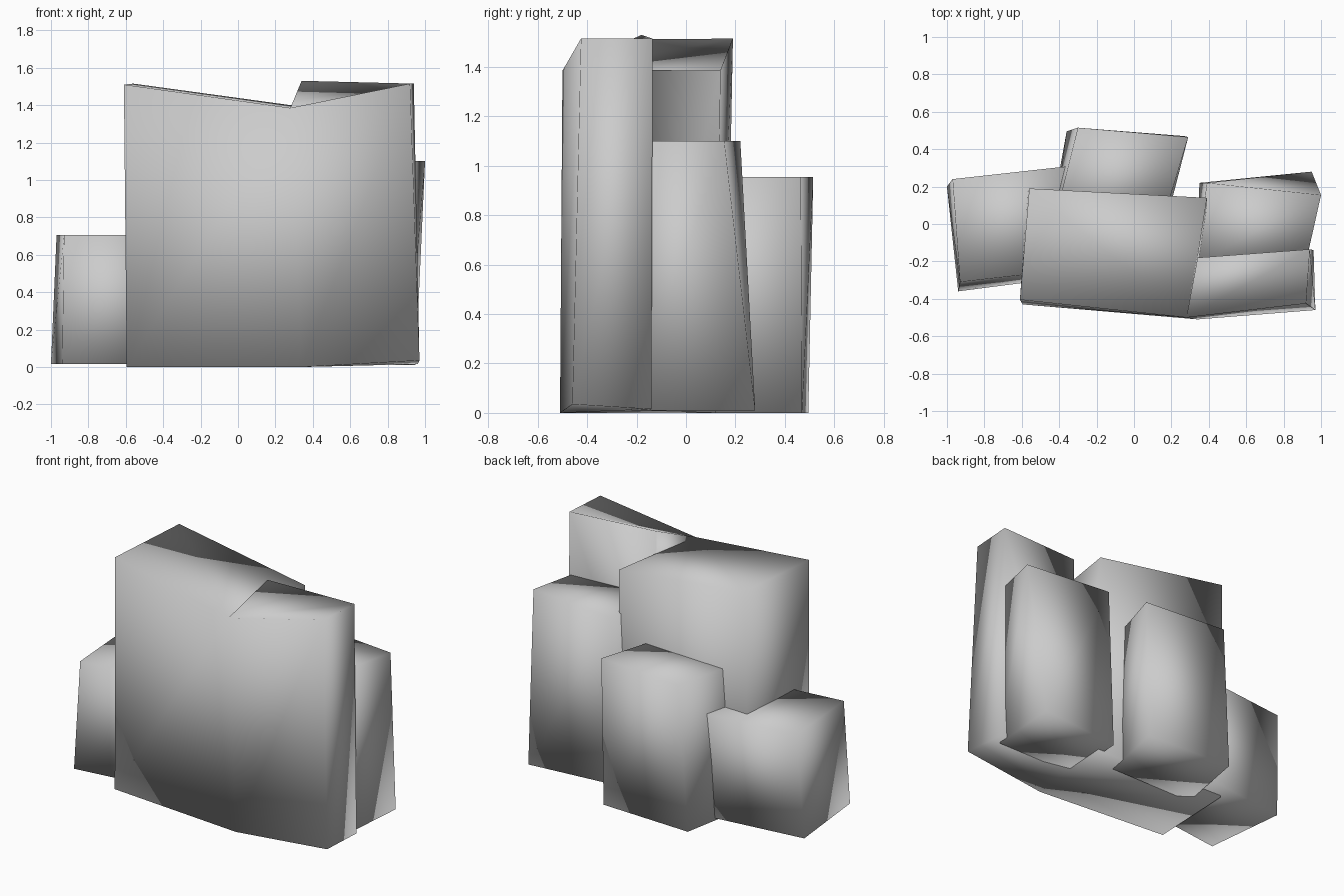
import bpy, bmesh
from mathutils import Vector

cube = bpy.data.objects.get("Cube")
if cube:
    bpy.data.objects.remove(cube, do_unlink=True)

stone = bpy.data.materials.new("grey_stone")
stone.use_nodes = True
colour = (0.6, 0.6, 0.6, 1)
stone.diffuse_color = colour
bsdf = stone.node_tree.nodes["Principled BSDF"]
bsdf.inputs["Base Color"].default_value = colour
bsdf.inputs["Roughness"].default_value = 0.9


def finish(name, bm):
    """Turn the bmesh into a smooth-shaded stone object."""
    bmesh.ops.recalc_face_normals(bm, faces=bm.faces)
    for face in bm.faces:
        face.smooth = True
    mesh = bpy.data.meshes.new(name)
    bm.to_mesh(mesh)
    bm.free()
    mesh.materials.append(stone)
    obj = bpy.data.objects.new(name, mesh)
    bpy.context.collection.objects.link(obj)
    return obj


def block(name, low, high, z_low, z_high):
    """Rough block lofted between two four-cornered outlines."""
    bm = bmesh.new()
    a = [bm.verts.new((x, y, z_low)) for x, y in low]
    b = [bm.verts.new((x, y, z_high)) for x, y in high]
    bm.faces.new(a)
    bm.faces.new(b)
    for i in range(4):
        j = (i + 1) % 4
        bm.faces.new((a[i], a[j], b[j], b[i]))
    return finish(name, bm)


# Outlines run front left, front right, back right, back left
block("low_side_block",
      [(-0.94, -0.36), (-0.4, -0.29), (-0.33, 0.28), (-1.0, 0.2)],
      [(-0.93, -0.31), (-0.4, -0.25), (-0.34, 0.31), (-0.97, 0.24)], 0.015, 0.705)
block("back_block",
      [(-0.45, 0.0), (0.17, 0.0), (0.27, 0.47), (-0.36, 0.495)],
      [(-0.43, 0.0), (0.15, 0.0), (0.29, 0.465), (-0.3, 0.515)], 0.0, 0.955)
block("right_block",
      [(0.33, -0.22), (0.91, -0.22), (0.95, 0.28), (0.35, 0.22)],
      [(0.33, -0.22), (0.925, -0.18), (1.0, 0.155), (0.39, 0.22)], 0.01, 1.1)

# Large front slab with a raised section on one end
bm = bmesh.new()
points = {
    "fl": (-0.595, -0.43, 0), "fm": (0.34, -0.51, 0), "fr": (0.97, -0.46, 0.035),
    "cr": (0.96, -0.14, 0.015), "in": (0.37, -0.18, 0.01),
    "br": (0.39, 0.12, 0), "bl": (-0.57, 0.16, 0),
    "FL": (-0.61, -0.405, 1.51), "FM": (0.28, -0.5, 1.385), "FR": (0.92, -0.425, 1.515),
    "CR": (0.94, -0.135, 1.515), "IN": (0.34, -0.18, 1.53), "STEP": (0.34, -0.18, 1.385),
    "BR": (0.39, 0.14, 1.385), "BL": (-0.56, 0.19, 1.515),
}
v = {key: bm.verts.new(co) for key, co in points.items()}
for ring in ("fl fm FM FL", "fm fr FR FM", "fr cr CR FR", "cr in STEP IN CR",
             "in br BR STEP", "br bl BL BR", "bl fl FL BL",
             "FL FM STEP BR BL", "FM FR CR IN", "FM IN STEP",
             "fl fm in br bl", "fm fr cr in"):
    bm.faces.new([v[key] for key in ring.split()])
finish("front_slab", bm)
